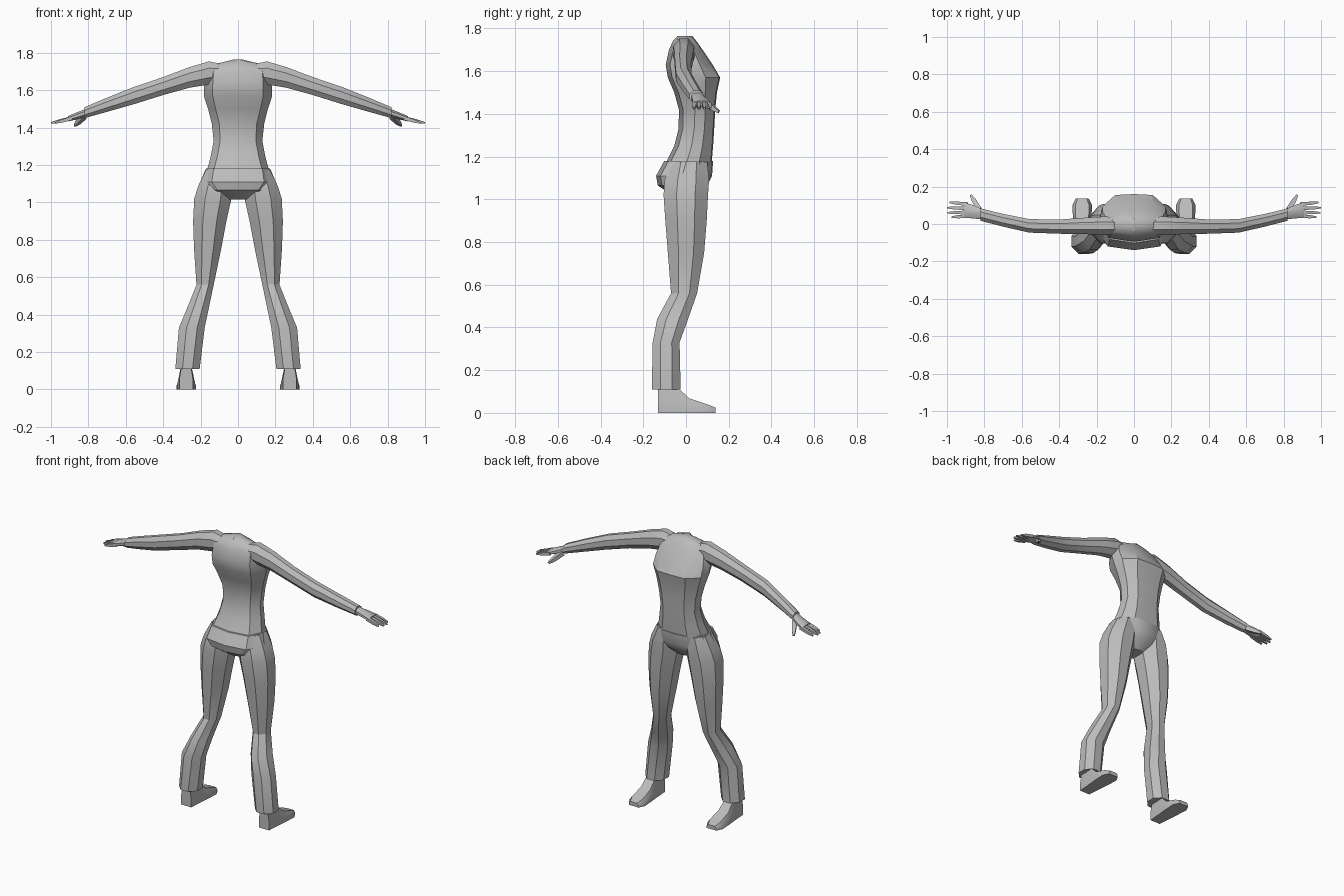
import bpy
import bmesh
from math import cos, sin, pi, radians
from mathutils import Vector

cube = bpy.data.objects.get("Cube")
if cube:
    bpy.data.objects.remove(cube, do_unlink=True)

GREY = (0.5, 0.5, 0.5, 1)
clay = bpy.data.materials.new("plain grey")
clay.use_nodes = True
clay.diffuse_color = GREY
clay.node_tree.nodes["Principled BSDF"].inputs["Base Color"].default_value = GREY


def add_loft(bm, rings):
    """Skin a list of equal-length point rings and cap both ends."""
    loops = [[bm.verts.new(point) for point in ring] for ring in rings]
    count = len(loops[0])
    for lower, upper in zip(loops, loops[1:]):
        for i in range(count):
            j = (i + 1) % count
            bm.faces.new((lower[i], lower[j], upper[j], upper[i]))
    bm.faces.new(loops[0][::-1])
    bm.faces.new(loops[-1])


def make_part(name, lofts, mirrored=False):
    """Make one object from one or more lofts, with an optional twin across x."""
    bm = bmesh.new()
    for rings in lofts:
        add_loft(bm, rings)
    bmesh.ops.recalc_face_normals(bm, faces=bm.faces)
    mesh = bpy.data.meshes.new(name)
    bm.to_mesh(mesh)
    bm.free()
    mesh.materials.append(clay)
    part = bpy.data.objects.new(name, mesh)
    bpy.context.collection.objects.link(part)
    bpy.ops.object.select_all(action="DESELECT")
    part.select_set(True)
    bpy.context.view_layer.objects.active = part
    bpy.ops.object.shade_smooth_by_angle(angle=radians(32))
    if mirrored:
        mirror = part.modifiers.new("other_side", "MIRROR")
        mirror.use_mirror_merge = False
    return part


def octagon(half_a, half_b):
    """Eight-sided outline whose flat sides touch the given half sizes."""
    grow = 1 / cos(pi / 8)
    angles = [(k + 0.5) * pi / 4 for k in range(8)]
    return [(half_a * grow * cos(a), half_b * grow * sin(a)) for a in angles]


def body_ring(z, width, front, back, flat_front, flat_back):
    """Horizontal trunk section: flat front panel, angled flanks, broad back."""
    middle = (front + back) / 2
    half = [
        (flat_front, front - 0.005),
        (width * 0.93, middle + (front - middle) * 0.45),
        (width, middle - 0.01),
        (flat_back, back + 0.02),
    ]
    right = [(-x, y) for x, y in reversed(half)]
    outline = [(0, front)] + half + [(0, back)] + right
    return [Vector((x, y, z)) for x, y in outline]


def leg_ring(z, inner, outer, back, front):
    cx, cy = (inner + outer) / 2, (back + front) / 2
    return [Vector((cx + a, cy + b, z))
            for a, b in octagon((outer - inner) / 2, (front - back) / 2)]


def arm_ring(x, cy, cz, half_y, half_z):
    return [Vector((x, cy + a, cz + b)) for a, b in octagon(half_y, half_z)]


def foot_ring(y, half, top):
    outline = [(-half, 0), (half, 0), (half, top * 0.45), (half * 0.7, top),
               (-half * 0.7, top), (-half, top * 0.45)]
    return [Vector((0.277 + x, y, z)) for x, z in outline]


def finger(base, tip, thick):
    """Tapered square finger from base to tip."""
    base, tip = Vector(base), Vector(tip)
    along = (tip - base).normalized()
    side = along.cross(Vector((0, 0, 1))).normalized()
    up = side.cross(along)
    rings = []
    for t, size in ((0, thick), (0.6, thick * 0.85), (1, thick * 0.4)):
        centre = base.lerp(tip, t)
        rings.append([centre + (side * a + up * b) * size
                      for a, b in ((1, 1), (-1, 1), (-1, -1), (1, -1))])
    return rings


# Trunk, from the waist up to the open neckline
trunk = [
    body_ring(1.17, 0.166, 0.12, -0.095, 0.09, 0.13),
    body_ring(1.25, 0.145, 0.127, -0.055, 0.08, 0.11),
    body_ring(1.33, 0.13, 0.132, -0.035, 0.075, 0.095),
    body_ring(1.42, 0.14, 0.137, -0.033, 0.08, 0.1),
    body_ring(1.5, 0.16, 0.145, -0.055, 0.09, 0.12),
    body_ring(1.57, 0.183, 0.16, -0.085, 0.1, 0.135),
    body_ring(1.63, 0.18, 0.125, -0.095, 0.095, 0.135),
    body_ring(1.7, 0.16, 0.078, -0.08, 0.08, 0.13),
    body_ring(1.74, 0.12, 0.05, -0.062, 0.05, 0.09),
    body_ring(1.765, 0.02, 0.03, -0.04, 0.01, 0.01),
]
make_part("torso", [trunk])

# Hips, with the seat overhanging and narrowing to the crotch
hips = [
    body_ring(1.18, 0.172, 0.127, -0.102, 0.08, 0.13),
    body_ring(1.11, 0.202, 0.122, -0.14, 0.07, 0.14),
    body_ring(1.065, 0.212, 0.1, -0.132, 0.05, 0.11),
    body_ring(1.015, 0.13, 0.05, -0.06, 0.02, 0.1),
]
make_part("hips", [hips])

# Trouser legs
leg = [
    leg_ring(1.175, 0.03, 0.17, -0.075, 0.1),
    leg_ring(1.09, 0.035, 0.212, -0.1, 0.108),
    leg_ring(1.02, 0.035, 0.234, -0.105, 0.103),
    leg_ring(0.9, 0.062, 0.24, -0.097, 0.097),
    leg_ring(0.75, 0.09, 0.235, -0.085, 0.085),
    leg_ring(0.56, 0.13, 0.222, -0.07, 0.052),
    leg_ring(0.44, 0.155, 0.27, -0.135, 0.01),
    leg_ring(0.33, 0.178, 0.316, -0.156, -0.03),
    leg_ring(0.11, 0.205, 0.335, -0.16, -0.025),
]
make_part("trouser_leg", [leg], mirrored=True)

# Feet, toes pointing to +y
foot = [
    foot_ring(-0.132, 0.036, 0.125),
    foot_ring(-0.035, 0.043, 0.115),
    foot_ring(0.015, 0.048, 0.068),
    foot_ring(0.1, 0.053, 0.04),
    foot_ring(0.137, 0.034, 0.025),
]
make_part("foot", [foot], mirrored=True)

# Sleeved arms, swept down and forwards
arm = [
    arm_ring(0.09, -0.01, 1.695, 0.045, 0.045),
    arm_ring(0.155, -0.01, 1.692, 0.05, 0.062),
    arm_ring(0.26, -0.01, 1.668, 0.044, 0.055),
    arm_ring(0.4, -0.014, 1.622, 0.038, 0.048),
    arm_ring(0.56, -0.01, 1.57, 0.036, 0.046),
    arm_ring(0.7, 0.02, 1.522, 0.034, 0.038),
    arm_ring(0.82, 0.05, 1.48, 0.033, 0.029),
]
make_part("arm", [arm], mirrored=True)

# Hands: palm, four fingers and a thumb
palm = [
    arm_ring(0.8, 0.048, 1.484, 0.025, 0.022),
    arm_ring(0.86, 0.066, 1.463, 0.036, 0.019),
    arm_ring(0.91, 0.074, 1.447, 0.041, 0.014),
]
hand = [palm]
for base_y, tip_y, tip_x in ((0.106, 0.115, 0.985), (0.084, 0.087, 1.0),
                             (0.062, 0.06, 0.997), (0.042, 0.037, 0.975)):
    hand.append(finger((0.89, base_y, 1.45), (tip_x, tip_y, 1.425), 0.01))
hand.append(finger((0.825, 0.075, 1.46), (0.872, 0.153, 1.41), 0.014))
make_part("hand", hand, mirrored=True)
